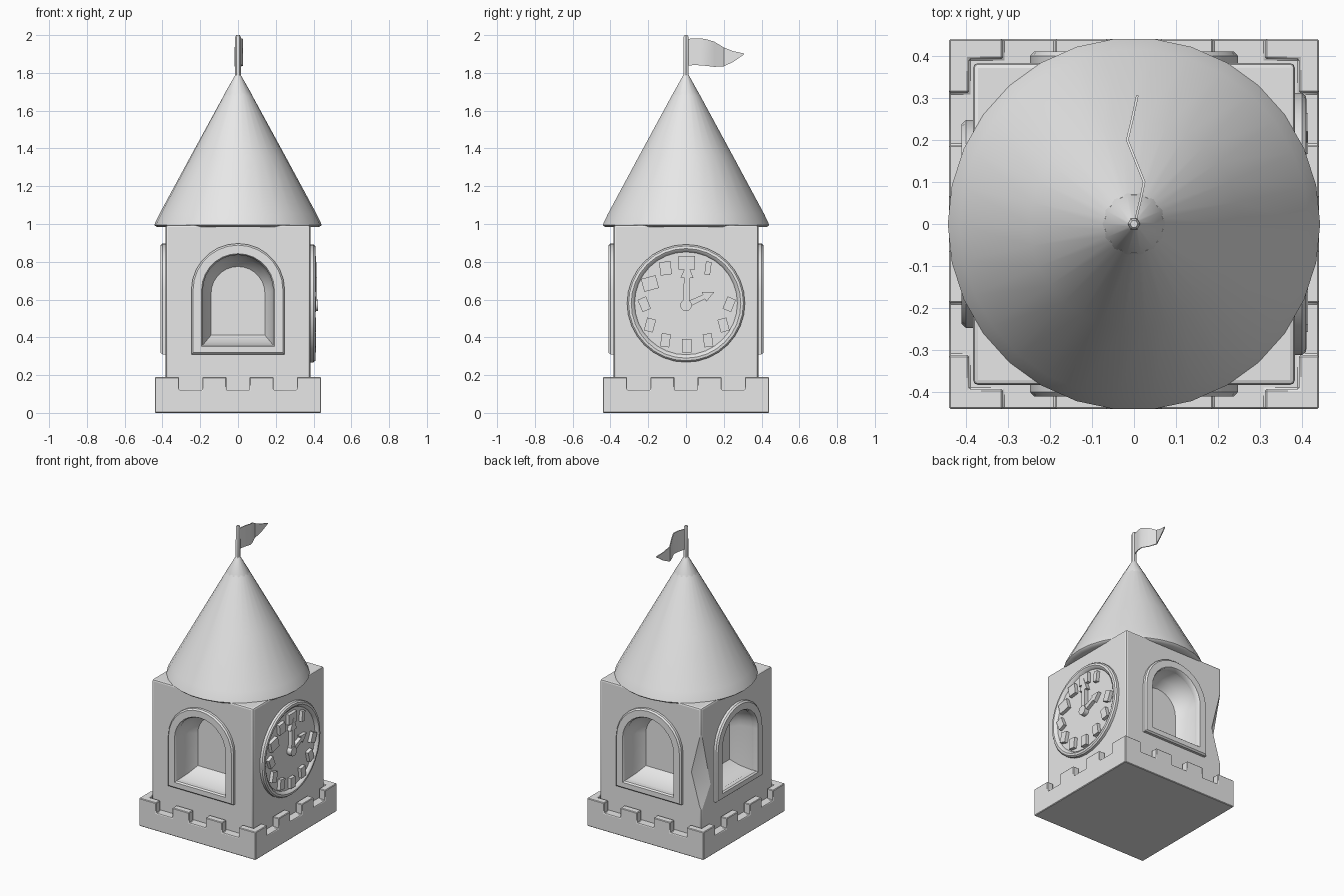
import bpy, bmesh, math
from mathutils import Matrix, Vector

if "Cube" in bpy.data.objects:
    bpy.data.objects.remove(bpy.data.objects["Cube"])

stone = bpy.data.materials.new("light_grey")
stone.diffuse_color = (0.8, 0.8, 0.8, 1)
stone.use_nodes = True
stone.node_tree.nodes["Principled BSDF"].inputs["Base Color"].default_value = stone.diffuse_color


def finish(name, bm, angle=35):
    """Turn a bmesh into a named, shaded object."""
    bmesh.ops.recalc_face_normals(bm, faces=bm.faces)
    me = bpy.data.meshes.new(name)
    bm.to_mesh(me)
    bm.free()
    me.materials.append(stone)
    ob = bpy.data.objects.new(name, me)
    bpy.context.collection.objects.link(ob)
    smooth(ob, angle)
    return ob


def smooth(ob, angle=35):
    bpy.ops.object.select_all(action='DESELECT')
    ob.select_set(True)
    bpy.context.view_layer.objects.active = ob
    bpy.ops.object.shade_smooth_by_angle(angle=math.radians(angle))


def loft(name, loops, closed=False, angle=35):
    """Skin matching loops; cap both ends, or join last to first if closed."""
    bm = bmesh.new()
    rows = [[bm.verts.new(p) for p in lp] for lp in loops]
    n = len(rows[0])
    pairs = list(zip(rows, rows[1:])) + ([(rows[-1], rows[0])] if closed else [])
    for a, b in pairs:
        for i in range(n):
            j = (i + 1) % n
            bm.faces.new((a[i], a[j], b[j], b[i]))
    if not closed:
        bm.faces.new(rows[0])
        bm.faces.new(rows[-1])
    return finish(name, bm, angle)


def box(name, lo, hi):
    bm = bmesh.new()
    lo, hi = Vector(lo), Vector(hi)
    bmesh.ops.create_cube(bm, size=1, matrix=Matrix.Translation((lo + hi) / 2)
                          @ Matrix.Diagonal((*(hi - lo), 1)))
    return finish(name, bm)


def bevel(ob, width, segments=1):
    m = ob.modifiers.new("bevel", 'BEVEL')
    m.width, m.segments, m.limit_method = width, segments, 'ANGLE'
    bpy.context.view_layer.objects.active = ob
    bpy.ops.object.modifier_apply(modifier=m.name)
    smooth(ob)


def cut(ob, cutter):
    """Subtract a cutter, then delete it."""
    m = ob.modifiers.new("cut", 'BOOLEAN')
    m.operation, m.object, m.solver = 'DIFFERENCE', cutter, 'EXACT'
    bpy.context.view_layer.objects.active = ob
    bpy.ops.object.modifier_apply(modifier=m.name)
    bpy.data.objects.remove(cutter)
    smooth(ob)


def ring(r, z, n):
    return [(r * math.cos(2 * math.pi * i / n), r * math.sin(2 * math.pi * i / n), z)
            for i in range(n)]


# Base with a battlement wall around the tower foot
base = box("base", (-.44, -.44, 0), (.44, .44, .19))
cut(base, box("inner_cutter", (-.393, -.393, .12), (.393, .393, .4)))
for c in (-.25, 0, .25):
    cut(base, box("notch_cutter", (c - .062, -.6, .12), (c + .062, .6, .4)))
    cut(base, box("notch_cutter", (-.6, c - .062, .12), (.6, c + .062, .4)))
bevel(base, .004)

# Square tower body
body = box("tower_body", (-.383, -.383, .1), (.383, .383, .995))
bevel(body, .012, 2)

# Wedge taken out of the rear left corner
bm = bmesh.new()
for p in ((-.40, .40, .98), (-.40, .40, .2), (-.30, .395, .56), (-.40, .26, .42)):
    bm.verts.new(p)
bmesh.ops.convex_hull(bm, input=bm.verts[:])
cut(body, finish("corner_cutter", bm))


def arch(half, bottom, y, scale=1, spring=.65, steps=14):
    """Round-topped window outline in the xz plane."""
    pts = [(half, bottom)]
    pts += [(half * math.cos(math.pi * i / steps), spring + half * math.sin(math.pi * i / steps))
            for i in range(steps + 1)]
    pts.append((-half, bottom))
    return [(x * scale, y, .58 + (z - .58) * scale) for x, z in pts]


def turned(loops, deg):
    m = Matrix.Rotation(math.radians(deg), 3, 'Z')
    return [[m @ Vector(p) for p in lp] for lp in loops]


# Arched windows on front, left and back: recess plus raised frame
for side, deg in (("front", 0), ("left", -90), ("back", 180)):
    recess = [arch(.19, .355, -.45), arch(.19, .355, -.37),
              arch(.19, .355, -.28, .92), arch(.19, .355, -.23, .75)]
    cut(body, loft("recess_cutter", turned(recess, deg)))
    frame = [arch(.247, .31, -.37), arch(.247, .31, -.40), arch(.238, .319, -.41),
             arch(.193, .352, -.41), arch(.186, .36, -.40), arch(.186, .36, -.37)]
    loft(side + "_window_frame", turned(frame, deg), closed=True)

# Conical roof with rounded eave, and its cap
N = 30
loft("roof", [ring(r, z, N) for r, z in
              ((.40, .985), (.432, .985), (.443, .995), (.436, 1.012), (.415, 1.055),
               (.25, 1.36), (.07, 1.69))], angle=50)
loft("roof_cap", [ring(r, z, 14) for r, z in
                  ((.06, 1.65), (.078, 1.665), (.074, 1.685), (.014, 1.79))], angle=50)

# Flag pole
loft("flag_pole", [ring(.016, 1.76, 6), ring(.015, 1.99, 6), ring(.009, 2.0, 6)])

# Waving pennant: (y, top, bottom, sideways wave)
rows = [(.01, 1.98, 1.84, .004), (.06, 1.983, 1.841, .016), (.10, 1.98, 1.838, .024),
        (.15, 1.965, 1.832, .004), (.20, 1.935, 1.835, -.016), (.25, 1.915, 1.858, -.004),
        (.306, 1.903, 1.897, .008)]
loft("flag", [[(w - .003, y, b), (w + .003, y, b), (w + .003, y, t), (w - .003, y, t)]
              for y, t, b, w in rows])

# Clock dial and rim on the right side
CZ = .58


def dial_ring(r, x, n=32):
    return [(x, a, CZ + b) for a, b, _ in ring(r, 0, n)]


loft("clock_dial", [dial_ring(r, x) for r, x in
                    ((.312, .36), (.312, .40), (.304, .409), (.29, .411), (.28, .405),
                     (.272, .391))])


def plate(name, pts, y, z, deg, top):
    """Flat raised shape on the dial, turned clockwise by deg."""
    a = math.radians(deg)
    c, s = math.cos(a), math.sin(a)
    flat = [(y + u * c + v * s, z - u * s + v * c) for u, v in pts]
    return loft(name, [[(x, p, q) for p, q in flat] for x in (.385, top)])


def rect(w, h):
    return [(-w / 2, -h / 2), (w / 2, -h / 2), (w / 2, h / 2), (-w / 2, h / 2)]


# Hour marks, wider where the hour has two digits
for hour in (1, 3, 4, 5, 6, 7, 8, 9, 10, 11, 12):
    a = math.radians(hour * 30)
    w = {1: .03, 10: .08, 11: .06, 12: .085}.get(hour, .048)
    lean = hour * 30 if hour < 4 else (hour - 6) * 30 if hour < 9 else (hour - 12) * 30
    plate(f"hour_mark_{hour}", rect(w, .07), .225 * math.sin(a) + .004,
          CZ - .005 + .22 * math.cos(a), lean * .25, .414)


# Arrow-shaped hands and hub
def hand(name, length, head, deg, w, top):
    neck = length - head
    plate(name, [(-w, -.02), (w, -.02), (w * .8, neck), (w * 1.8, neck),
                 (0, length), (-w * 1.8, neck), (-w * .8, neck)], 0, .57, deg, top)


hand("minute_hand", .225, .08, 2, .019, .417)
hand("hour_hand", .165, .06, 65, .016, .415)
plate("clock_hub", [(x, y) for x, y, _ in ring(.031, 0, 12)], 0, .57, 0, .423)
